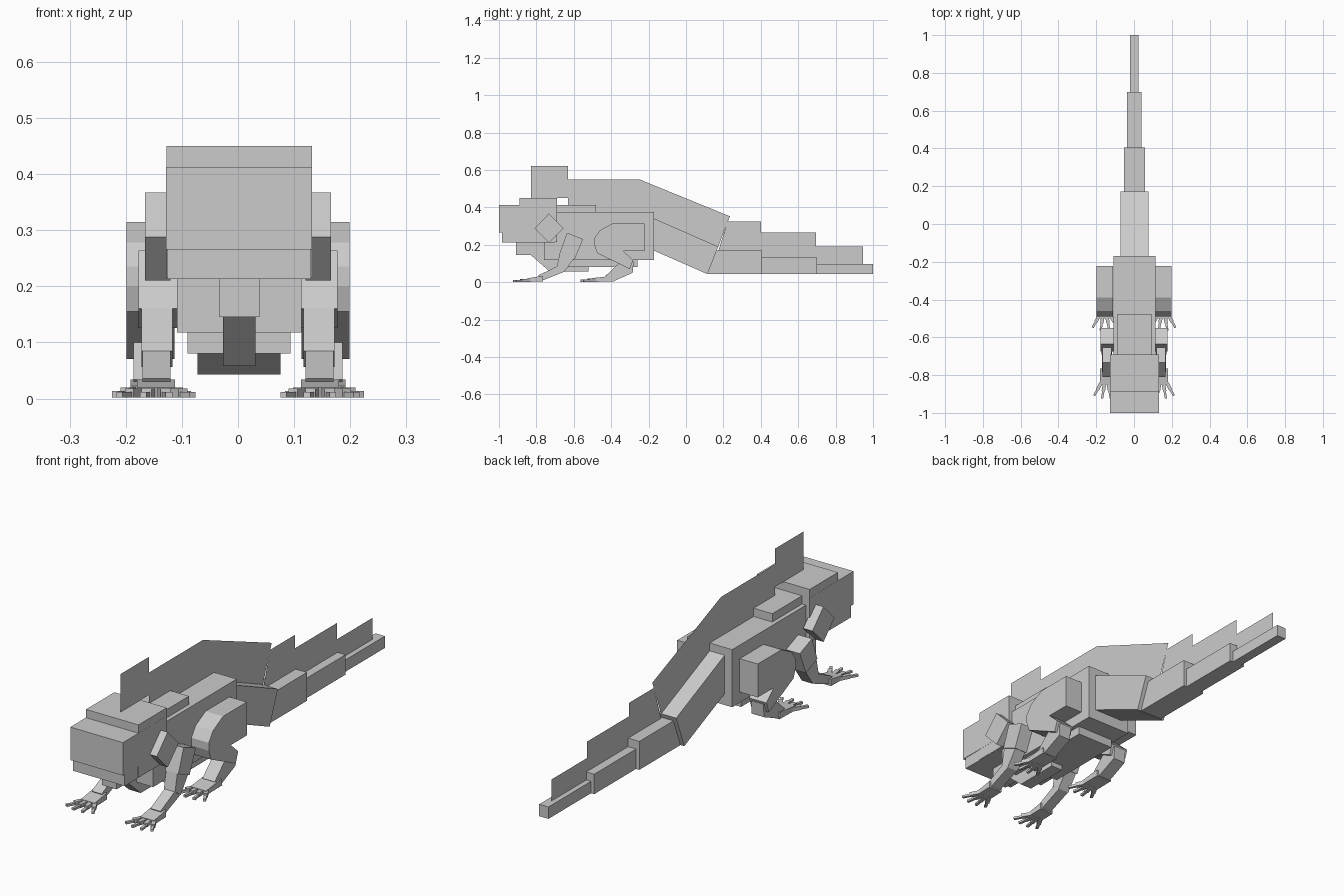
import bpy, bmesh, math
from mathutils import Vector

grey = bpy.data.materials.new("plain_grey")
grey.diffuse_color = (0.6, 0.6, 0.6, 1)
CX = 0.002  # body mid-line


def finish(name, bm):
    bmesh.ops.recalc_face_normals(bm, faces=bm.faces[:])
    me = bpy.data.meshes.new(name)
    bm.to_mesh(me)
    bm.free()
    me.materials.append(grey)
    ob = bpy.data.objects.new(name, me)
    bpy.context.collection.objects.link(ob)
    return ob


def slab(name, pts, x0, x1):
    """Side profile (y, z) extruded from x0 to x1; a flat sheet if they match."""
    bm = bmesh.new()
    face = bm.faces.new([bm.verts.new((x0, y, z)) for y, z in pts])
    if x1 != x0:
        ext = bmesh.ops.extrude_face_region(bm, geom=[face])["geom"]
        vs = [v for v in ext if isinstance(v, bmesh.types.BMVert)]
        bmesh.ops.translate(bm, verts=vs, vec=(x1 - x0, 0, 0))
    return finish(name, bm)


def box(name, half, y0, y1, z0, z1):
    return slab(name, [(y0, z0), (y1, z0), (y1, z1), (y0, z1)], CX - half, CX + half)


def pair(name, pts, x0, x1):
    for side, s in (("left", -1), ("right", 1)):
        slab(f"{name}_{side}", pts, s * x0, s * x1)


def toes(name, x, y, z, spread, lengths):
    """Fan of two-jointed toes pointing forward."""
    n = len(lengths)
    for side, s in (("left", -1), ("right", 1)):
        for i, length in enumerate(lengths):
            t = 2 * i / (n - 1) - 1
            a = t * spread
            d = Vector((s * math.sin(a), -math.cos(a), 0))
            p = Vector((s * (x + t * 0.022), y, 0))
            w = Vector((d.y, -d.x, 0))
            bm = bmesh.new()
            for f0, f1, h, hw in ((0, 0.6, z, 0.009), (0.5, 1, z * 0.65, 0.006)):
                lo = []
                for f, k in ((f0, -1), (f1, -1), (f1, 1), (f0, 1)):
                    lo.append(p + d * length * f + w * hw * k)
                vb = [bm.verts.new((v.x, v.y, 0.002)) for v in lo]
                vt = [bm.verts.new((v.x, v.y, h)) for v in lo]
                bm.faces.new(vb)
                bm.faces.new(vt)
                for j in range(4):
                    k = (j + 1) % 4
                    bm.faces.new((vb[j], vb[k], vt[k], vt[j]))
            finish(f"{name}_toe_{side}_{i + 1}", bm)


# head
box("snout", 0.130, -1.0, -0.70, 0.266, 0.413)
box("skull", 0.1295, -0.89, -0.69, 0.215, 0.45)
box("jaw", 0.128, -0.985, -0.70, 0.213, 0.266)

# throat
box("chin", 0.036, -0.91, -0.70, 0.145, 0.215)
slab("dewlap", [(-0.83, 0.145), (-0.73, 0.058), (-0.52, 0.058), (-0.52, 0.13), (-0.7, 0.2)],
     CX - 0.029, CX + 0.029)

# trunk
box("body", 0.111, -0.76, -0.17, 0.118, 0.375)
box("neck_plate", 0.092, -0.70, -0.48, 0.36, 0.412)
box("belly", 0.092, -0.63, -0.26, 0.08, 0.13)

# tail
slab("tail_base", [(-0.22, 0.362), (0.172, 0.19), (0.115, 0.043), (-0.22, 0.19)],
     CX - 0.074, CX + 0.074)
for i, (half, y0, y1, top) in enumerate(((0.055, 0.118, 0.405, 0.17),
                                         (0.039, 0.38, 0.70, 0.132),
                                         (0.023, 0.68, 1.0, 0.096))):
    box(f"tail_segment_{i + 1}", half, y0, y1, 0.043, top)

# thin crest sheets along the back
sheets = {
    "head_crest": [(-0.83, 0.45), (-0.63, 0.45), (-0.63, 0.62), (-0.83, 0.62)],
    "back_crest": [(-0.63, 0.37), (-0.25, 0.37), (-0.25, 0.55), (-0.63, 0.55)],
    "rump_crest": [(-0.25, 0.37), (0.172, 0.19), (0.235, 0.352), (-0.25, 0.55)],
    "tail_crest_1": [(0.172, 0.165), (0.4, 0.165), (0.4, 0.325), (0.223, 0.325)],
    "tail_crest_2": [(0.4, 0.13), (0.695, 0.13), (0.695, 0.265), (0.4, 0.265)],
    "tail_crest_3": [(0.695, 0.09), (0.945, 0.09), (0.945, 0.192), (0.695, 0.192)],
}
for name, pts in sheets.items():
    slab(name, pts, CX, CX)

# gill lumps behind the head
pair("gill", [(-0.733, 0.367), (-0.655, 0.288), (-0.733, 0.21), (-0.81, 0.288)], 0.12, 0.166)

# front legs
pair("upper_arm", [(-0.636, 0.264), (-0.55, 0.23), (-0.594, 0.126), (-0.674, 0.16)], 0.105, 0.177)
pair("forearm", [(-0.674, 0.16), (-0.598, 0.128), (-0.65, 0.056), (-0.69, 0.085)], 0.117, 0.172)
pair("wrist", [(-0.69, 0.085), (-0.65, 0.056), (-0.765, 0.01), (-0.79, 0.036)], 0.12, 0.17)
pair("hand", [(-0.765, 0.034), (-0.765, 0.004), (-0.85, 0.002), (-0.85, 0.02)], 0.112, 0.18)
toes("hand", 0.146, -0.83, 0.018, 0.5, (0.09, 0.095, 0.095, 0.09))

# hind legs
pair("thigh", [(-0.49, 0.235), (-0.46, 0.278), (-0.39, 0.315), (-0.222, 0.315),
               (-0.222, 0.166), (-0.335, 0.166), (-0.475, 0.155), (-0.49, 0.2)], 0.11, 0.199)
pair("calf", [(-0.475, 0.155), (-0.3, 0.07), (-0.283, 0.118), (-0.335, 0.166),
              (-0.40, 0.2)], 0.113, 0.199)
pair("ankle", [(-0.36, 0.10), (-0.28, 0.11), (-0.285, 0.05), (-0.385, 0.006), (-0.43, 0.034)],
     0.125, 0.186)
pair("foot", [(-0.39, 0.034), (-0.385, 0.004), (-0.50, 0.002), (-0.50, 0.022)], 0.115, 0.192)
toes("foot", 0.154, -0.47, 0.02, 0.5, (0.09, 0.095, 0.095, 0.09))
